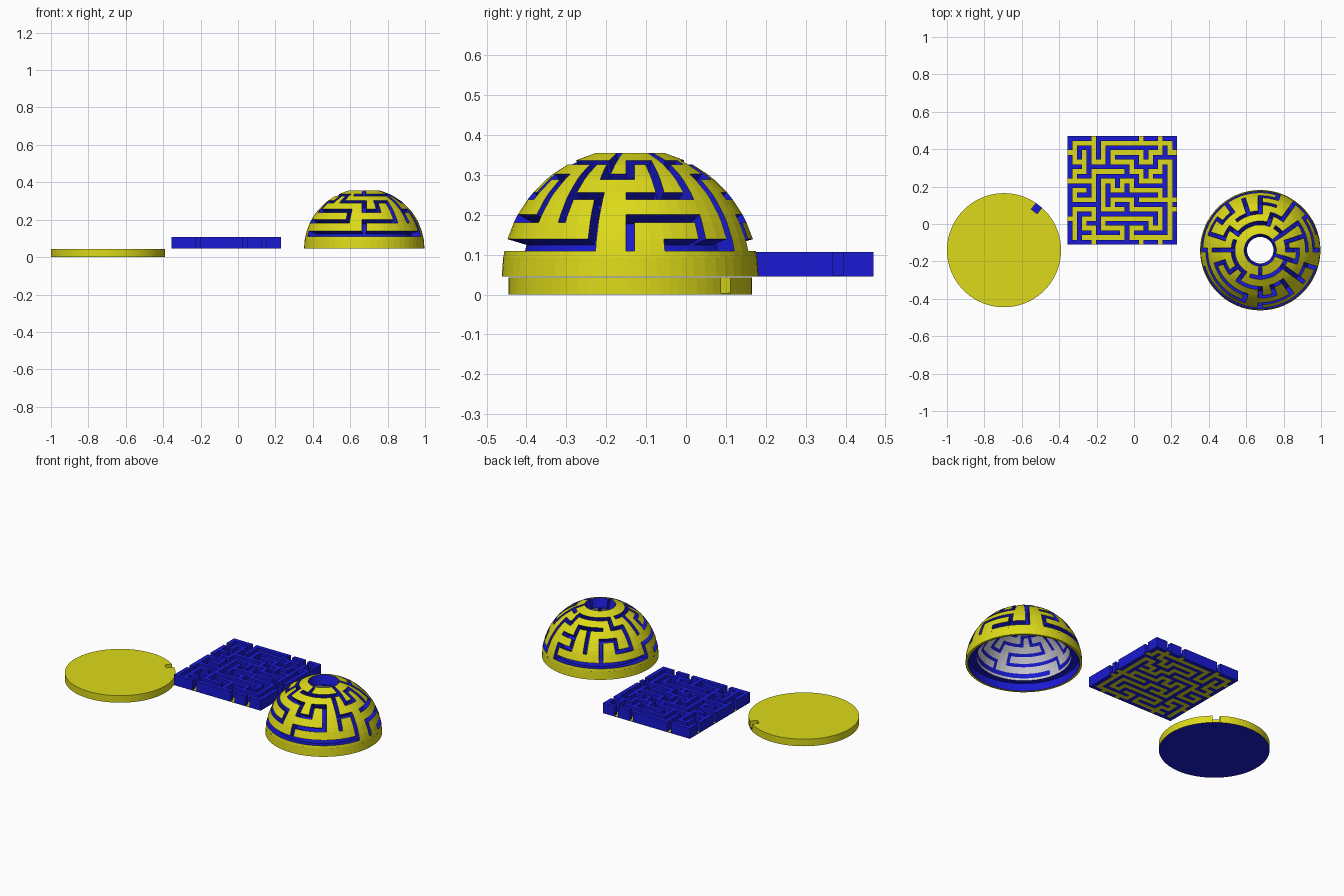
import bpy, bmesh, math, random

if "Cube" in bpy.data.objects:
    bpy.data.objects.remove(bpy.data.objects["Cube"])

random.seed(11)


def material(name, rgb):
    m = bpy.data.materials.new(name)
    m.diffuse_color = (*rgb, 1)
    m.use_nodes = True
    m.node_tree.nodes["Principled BSDF"].inputs["Base Color"].default_value = m.diffuse_color
    return m


YELLOW = material("yellow", (0.72, 0.70, 0.01))
BLUE = material("blue", (0.01, 0.01, 0.65))
GREY = material("pale_grey", (0.6, 0.6, 0.65))


def finish(name, bm, mats):
    bmesh.ops.recalc_face_normals(bm, faces=bm.faces[:])
    me = bpy.data.meshes.new(name)
    bm.to_mesh(me)
    bm.free()
    for m in mats:
        me.materials.append(m)
    ob = bpy.data.objects.new(name, me)
    bpy.context.collection.objects.link(ob)
    return ob


def maze(w, h, wrap):
    """Spanning tree on a w x h grid; returns open squares in doubled coordinates."""
    start = (0, 0)
    seen, stack, squares = {start}, [start], {start}
    while stack:
        x, y = stack[-1]
        options = []
        for dx, dy in ((1, 0), (-1, 0), (0, 1), (0, -1)):
            nx, ny = x + dx, y + dy
            if wrap:
                nx %= w
            if 0 <= nx < w and 0 <= ny < h and (nx, ny) not in seen:
                options.append((nx, ny, dx, dy))
        if not options:
            stack.pop()
            continue
        nx, ny, dx, dy = random.choice(options)
        px = 2 * x + dx
        squares |= {(px % (2 * w) if wrap else px, 2 * y + dy), (2 * nx, 2 * ny)}
        seen.add((nx, ny))
        stack.append((nx, ny))
    return squares


def relief(name, ni, nj, is_groove, point, wrap, mats):
    """Two-level sheet. Layers: 0 back, 1 groove floor, 2 raised top.
    Materials: raised top, groove floor, walls, raised back, groove back."""
    bm = bmesh.new()
    cache = {}

    def v(i, j, layer):
        k = (i % ni if wrap else i, j, layer)
        if k not in cache:
            cache[k] = bm.verts.new(point(*k))
        return cache[k]

    def level(i, j):
        if wrap:
            i %= ni
        if not (0 <= i < ni and 0 <= j < nj):
            return 0
        return 1 if is_groove(i, j) else 2

    def face(vs, mat):
        bm.faces.new(vs).material_index = mat

    for i in range(ni):
        for j in range(nj):
            lv = level(i, j)
            ring = ((i, j), (i + 1, j), (i + 1, j + 1), (i, j + 1))
            face([v(*p, lv) for p in ring], 0 if lv == 2 else 1)
            face([v(*p, 0) for p in reversed(ring)], 3 if lv == 2 else 4)
            near = ((i, j - 1), (i + 1, j), (i, j + 1), (i - 1, j))
            for k in range(4):
                a, b = ring[k], ring[(k + 1) % 4]
                for low in range(level(*near[k]), lv):
                    face([v(*a, low), v(*b, low), v(*b, low + 1), v(*a, low + 1)], 2)
    return finish(name, bm, mats)


# Round base lid with a square locking notch in its edge
def base_lid():
    cx, cy, r, mid, half = -0.695, -0.14, 0.305, math.radians(52), 0.02
    gap = math.asin(half / r)
    n = 72
    arc = [mid + gap + (2 * math.pi - 2 * gap) * k / n for k in range(n + 1)]
    rim = [(cx + r * math.cos(a), cy + r * math.sin(a)) for a in arc]
    c, s, d = math.cos(mid), math.sin(mid), 0.262
    pocket = [(cx + d * c + half * s, cy + d * s - half * c),
              (cx + d * c - half * s, cy + d * s + half * c)]
    outline = rim + pocket
    zf, zt = 0.004, 0.043
    bm = bmesh.new()
    low = [bm.verts.new((x, y, 0)) for x, y in rim]
    floor = [bm.verts.new((x, y, zf)) for x, y in outline]
    top = [bm.verts.new((x, y, zt)) for x, y in outline]
    bm.faces.new(low[::-1]).material_index = 1
    bm.faces.new(top)
    bm.faces.new([floor[n], floor[n + 1], floor[n + 2], floor[0]][::-1]).material_index = 1
    for k in range(n + 1):
        k2 = (k + 1) % (n + 1)
        bm.faces.new((low[k], low[k2], floor[k2], floor[k]))
    for k in range(n + 2):
        bm.faces.new((floor[k], floor[k + 1], top[k + 1], top[k]))
    bm.faces.new((floor[-1], floor[0], top[0], top[-1]))
    return finish("base_lid", bm, [YELLOW, BLUE])


base_lid()

# Flat square maze plate: blue walls over a thin yellow floor
CELLS = 11
N = 2 * CELLS + 1
paths = {(x + 1, y + 1) for x, y in maze(CELLS, CELLS, False)}
for side in range(4):
    for k in random.sample(range(CELLS), 3):
        t = 2 * k + 1
        paths.add([(t, 0), (t, N - 1), (0, t), (N - 1, t)][side])
plate_z = (0.045, 0.049, 0.107)
relief("maze_plate", N, N, lambda i, j: (i, j) in paths,
       lambda i, j, l: (-0.355 + 0.585 * i / N, -0.11 + 0.58 * j / N, plate_z[l]),
       False, [BLUE, YELLOW, BLUE, BLUE, YELLOW])

# Dome with a ring maze of grooves and an open crown
CX, CY, CZ = 0.675, -0.14, 0.045
COLS, RINGS = 20, 5
tracks = maze(COLS, RINGS, True)
for c in random.sample(range(COLS), 3):
    tracks.add((2 * c, 2 * RINGS - 1))
edges = [8.6, 11.5, 17] + [e for m in (27, 39, 51, 63) for e in (m - 2, m + 2)] + [74.5]
radii = (0.265, 0.272, 0.322)


def dome_groove(i, j):
    c, part = divmod(i, 3)
    return j > 0 and (2 * c + (part > 0), j - 1) in tracks


def dome_point(i, j, layer):
    el = math.radians(edges[j])
    c, part = divmod(i, 3)
    step = 2 * math.pi / COLS
    w = 0.011 / (0.322 * math.cos(min(el, math.radians(66))))
    lon = c * step + (-w, w, step / 2)[part]
    r = radii[layer] * math.cos(el)
    return (CX + r * math.cos(lon), CY + r * math.sin(lon),
            CZ + radii[layer] * math.sin(el))


relief("maze_dome", 3 * COLS, len(edges) - 1, dome_groove, dome_point, True,
       [YELLOW, BLUE, BLUE, GREY, BLUE])

# Thin skirt under the dome that takes the lid
bm = bmesh.new()
profile = [(0.308, 0.094), (0.308, CZ), (0.322, CZ), (0.3184, 0.094)]
SEG = 60
rings = [[bm.verts.new((CX + r * math.cos(2 * math.pi * k / SEG),
                        CY + r * math.sin(2 * math.pi * k / SEG), z))
          for k in range(SEG)] for r, z in profile]
for p, mat in enumerate((1, 0, 0, 1)):
    a, b = rings[p], rings[(p + 1) % 4]
    for k in range(SEG):
        m = (k + 1) % SEG
        bm.faces.new((a[k], a[m], b[m], b[k])).material_index = mat
finish("dome_skirt", bm, [YELLOW, BLUE])
